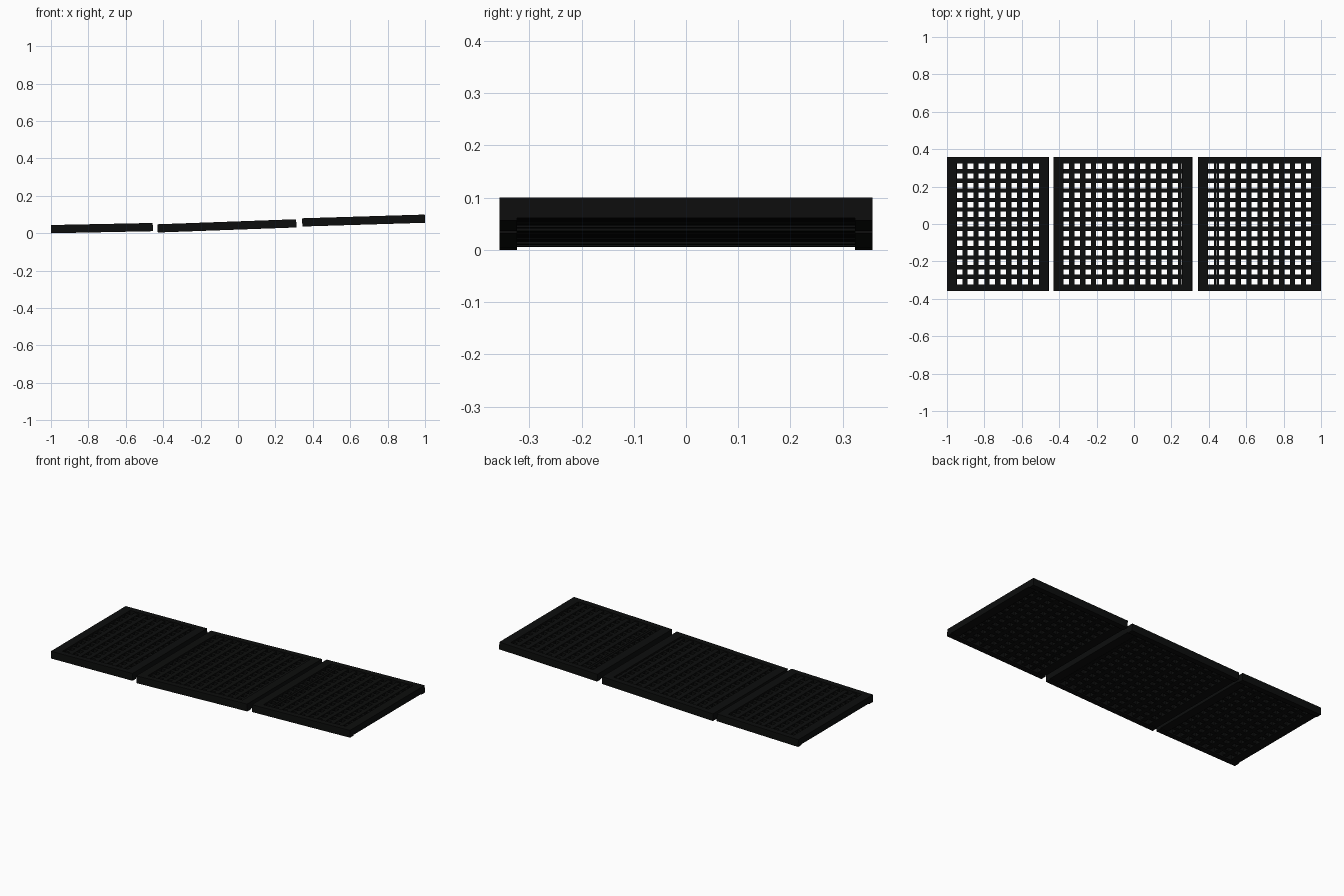
import bpy
import bmesh
import math
from mathutils import Matrix, Vector

cube = bpy.data.objects.get("Cube")
if cube:
    bpy.data.objects.remove(cube, do_unlink=True)

black = bpy.data.materials.new("matte black")
black.use_nodes = True
colour = (0.0038, 0.0042, 0.004, 1)
black.diffuse_color = colour
black.node_tree.nodes["Principled BSDF"].inputs["Base Color"].default_value = colour

HALF_DEPTH = 0.357
SIDE_RIM = 0.034      # front and back rails
END_RIM = 0.053       # left and right rails
THICK = 0.044
PITCH_X, HOLE_X = 0.0582, 0.031
PITCH_Y, ROWS = 0.0513, 13
HOLE_Y = 0.029


def add_box(bm, x, y, z):
    """Box from three (low, high) ranges."""
    size = Vector((x[1] - x[0], y[1] - y[0], z[1] - z[0]))
    centre = Vector((x[0] + x[1], y[0] + y[1], z[0] + z[1])) / 2
    bmesh.ops.create_cube(bm, size=1, matrix=Matrix.Translation(centre) @ Matrix.Diagonal(size.to_4d()))


def finish(bm, name, origin, tilt):
    mesh = bpy.data.meshes.new(name)
    bm.to_mesh(mesh)
    bm.free()
    mesh.materials.append(black)
    obj = bpy.data.objects.new(name, mesh)
    obj.location = origin
    obj.rotation_euler.y = -tilt
    bpy.context.collection.objects.link(obj)


def gaps_to_bars(gaps):
    """Solid strips lying between consecutive openings."""
    return [(a[1], b[0]) for a, b in zip(gaps, gaps[1:])]


def panel(name, left, right, z_left, z_right, holes, slit=None):
    width = right - left
    origin = (left, 0, z_left)
    tilt = math.atan2(z_right - z_left, width)

    # Outer frame: full-height rails, slightly shallower end rails
    bm = bmesh.new()
    inner = HALF_DEPTH - SIDE_RIM
    for side in (-1, 1):
        add_box(bm, (0, width), sorted((side * inner, side * HALF_DEPTH)), (0, THICK))
    for x in ((0, END_RIM), (width - END_RIM, width)):
        add_box(bm, x, (-inner, inner), (0.005, THICK))
    finish(bm, name + "_frame", origin, tilt)

    # Cross bars, with an optional narrow slit beside a bar
    bm = bmesh.new()
    gaps = [(END_RIM + i * PITCH_X, END_RIM + i * PITCH_X + HOLE_X) for i in range(holes)]
    if slit:
        gaps.append((slit - left - 0.002, slit - left + 0.002))
    gaps.append((width - END_RIM, width))
    gaps.sort()
    for x in gaps_to_bars(gaps):
        if x[1] - x[0] > 0.002:
            add_box(bm, x, (-inner, inner), (0.008, 0.037))
    finish(bm, name + "_cross_bars", origin, tilt)

    # Lengthwise bars
    bm = bmesh.new()
    rows = [(i - (ROWS - 1) / 2) * PITCH_Y for i in range(ROWS)]
    gaps = [(y - HOLE_Y / 2, y + HOLE_Y / 2) for y in rows]
    for y in gaps_to_bars(gaps):
        add_box(bm, (END_RIM, width - END_RIM), y, (0.01, 0.035))
    finish(bm, name + "_long_bars", origin, tilt)


panel("right_grate", -1.0, -0.455, 0.0, 0.011, 8)
panel("middle_grate", -0.429, 0.313, 0.004, 0.031, 11, slit=0.257)
panel("left_grate", 0.344, 1.0, 0.036, 0.056, 10, slit=0.441)
